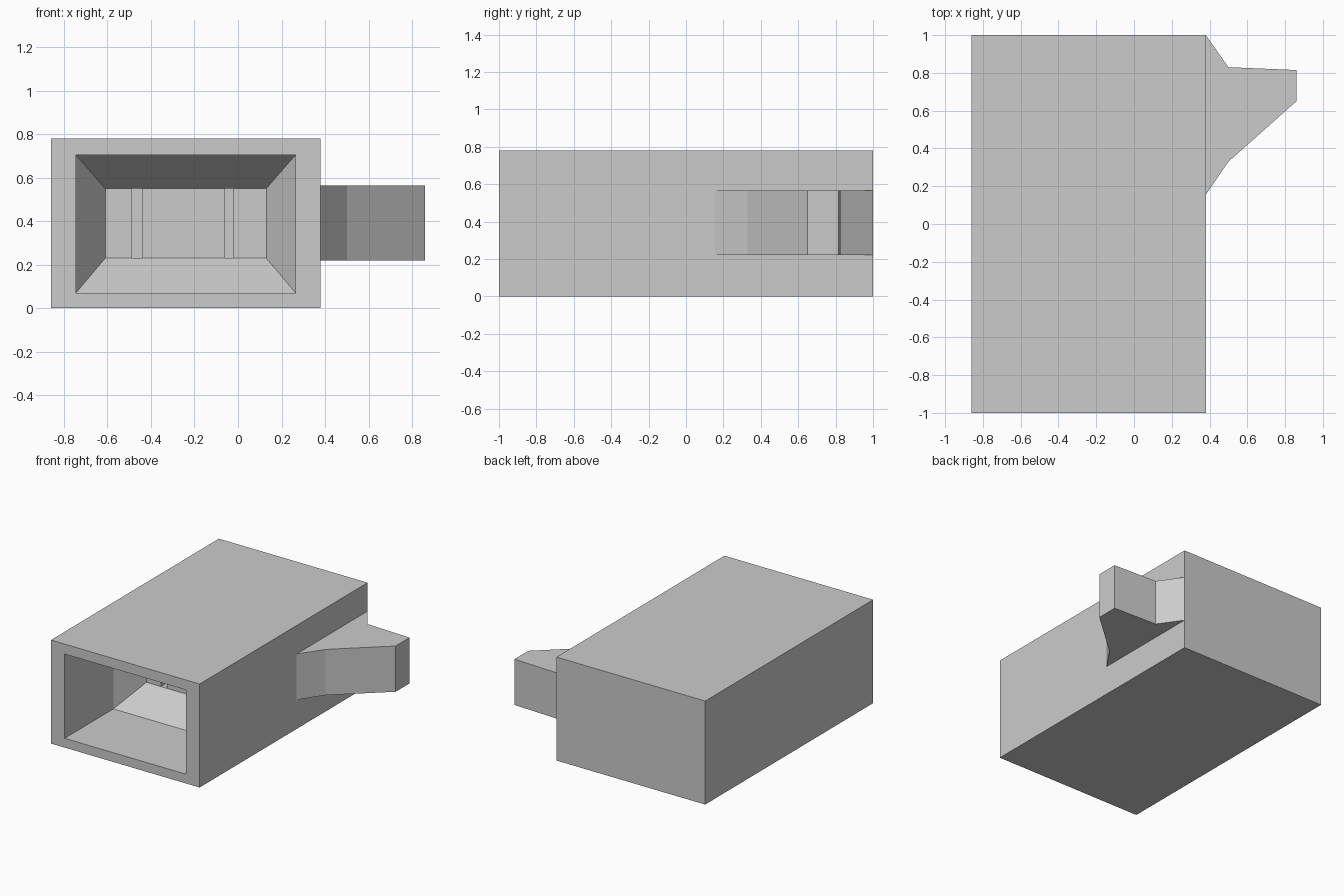
import bpy, bmesh

if "Cube" in bpy.data.objects:
    bpy.data.objects.remove(bpy.data.objects["Cube"])


def finish(name, bm):
    bmesh.ops.remove_doubles(bm, verts=bm.verts, dist=1e-5)
    bmesh.ops.recalc_face_normals(bm, faces=bm.faces)
    mesh = bpy.data.meshes.new(name)
    bm.to_mesh(mesh)
    bm.free()
    obj = bpy.data.objects.new(name, mesh)
    bpy.context.collection.objects.link(obj)
    return obj


def ring(bm, x0, x1, z0, z1, y):
    return [bm.verts.new(p) for p in
            ((x0, y, z0), (x1, y, z0), (x1, y, z1), (x0, y, z1))]


def quad(bm, *pts):
    bm.faces.new([bm.verts.new(p) for p in pts])


# Hollow housing: shell, front rim, straight socket walls, tapered throat
bm = bmesh.new()
sections = [
    (-0.86, 0.38, 0.0, 0.78, 1.0),
    (-0.86, 0.38, 0.0, 0.78, -1.0),
    (-0.745, 0.265, 0.07, 0.705, -1.0),
    (-0.745, 0.265, 0.07, 0.705, -0.42),
    (-0.61, 0.13, 0.23, 0.55, -0.22),
]
rings = [ring(bm, *s) for s in sections]
bm.faces.new(rings[0])
for a, b in zip(rings, rings[1:]):
    for i in range(4):
        j = (i + 1) % 4
        bm.faces.new((a[i], a[j], b[j], b[i]))

# Socket end wall with two vertical contact slots
z0, z1, y_wall, y_slot = 0.23, 0.55, -0.22, -0.10
profile = [(-0.61, y_wall)]
for a, b in ((-0.49, -0.44), (-0.06, -0.02)):
    profile += [(a, y_wall), (a, y_slot), (b, y_slot), (b, y_wall)]
    for z in (z0, z1):
        quad(bm, (a, y_wall, z), (b, y_wall, z), (b, y_slot, z), (a, y_slot, z))
profile.append((0.13, y_wall))
for (xa, ya), (xb, yb) in zip(profile, profile[1:]):
    quad(bm, (xa, ya, z0), (xb, yb, z0), (xb, yb, z1), (xa, ya, z1))
finish("housing", bm)

# Side latch: plan outline extruded upward
bm = bmesh.new()
outline = [(0.38, 1.0), (0.38, 0.155), (0.50, 0.33),
           (0.86, 0.65), (0.86, 0.815), (0.50, 0.83)]
base = bm.faces.new([bm.verts.new((x, y, 0.22)) for x, y in outline])
top = bmesh.ops.extrude_face_region(bm, geom=[base])
bmesh.ops.translate(bm, vec=(0, 0, 0.345),
                    verts=[v for v in top["geom"] if isinstance(v, bmesh.types.BMVert)])
finish("side_latch", bm)
